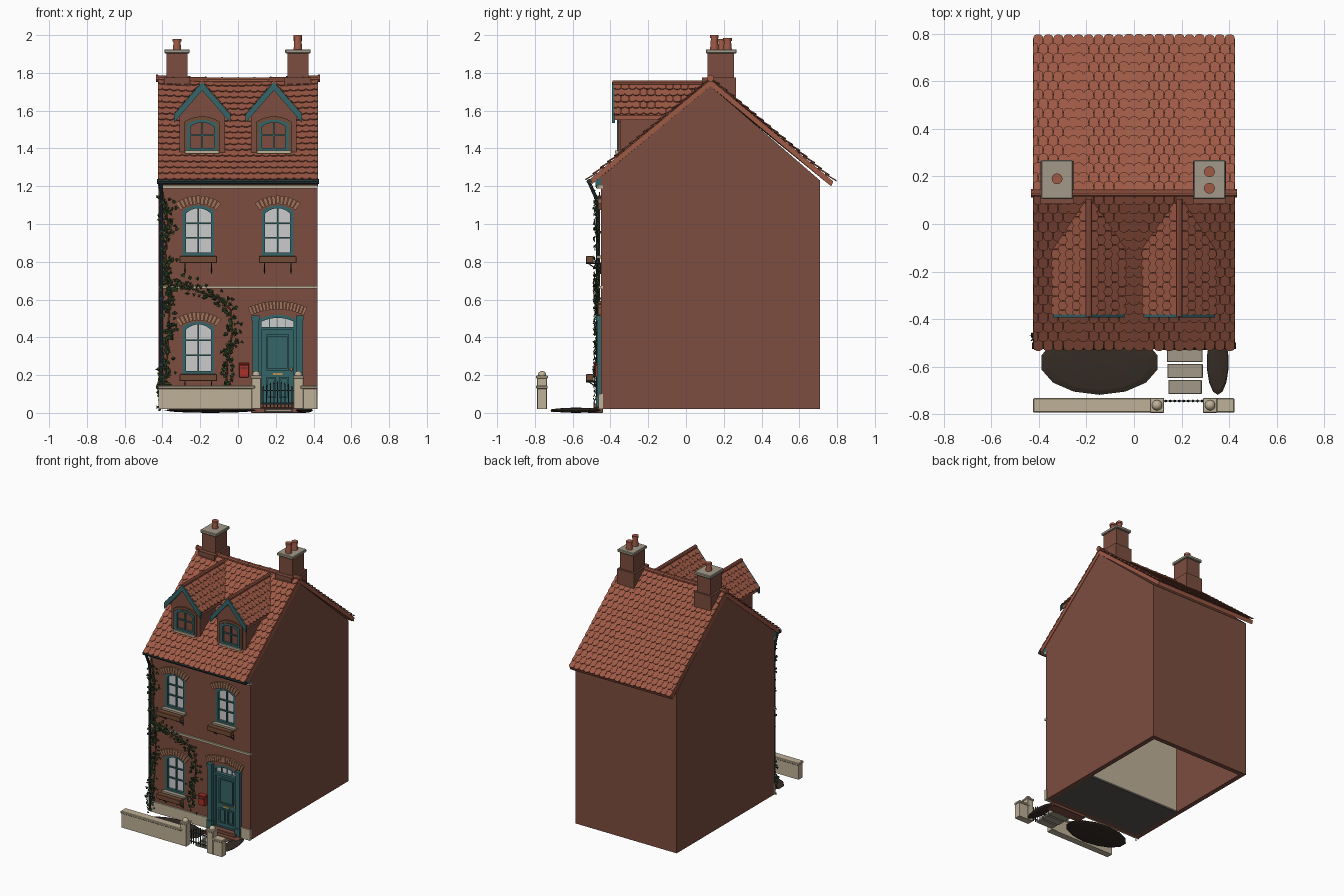
import bpy, bmesh, math, random
from mathutils import Vector, Matrix

if "Cube" in bpy.data.objects:
    bpy.data.objects.remove(bpy.data.objects["Cube"])
random.seed(4)
BRICK, ARCH, TILE = (.2, .075, .05, 1), (.36, .17, .10, 1), (.34, .1, .06, 1)
TEAL, CREAM, GLASS = (.035, .13, .14, 1), (.52, .44, .31, 1), (.72, .72, .72, 1)
SOIL, DARK, WOOD = (.035, .025, .018, 1), (.02, .035, .04, 1), (.17, .07, .035, 1)
LEAF, RED, BRASS, STONE = (.03, .06, .02, 1), (.4, .03, .02, 1), (.5, .3, .08, 1), (.36, .32, .25, 1)
mats = {}

def add(name, bm, col, smooth=False):
    me = bpy.data.meshes.new(name)
    bmesh.ops.recalc_face_normals(bm, faces=bm.faces)
    for f in bm.faces:
        f.smooth = smooth
    bm.to_mesh(me); bm.free()
    if col not in mats:
        mats[col] = bpy.data.materials.new("colour")
        mats[col].diffuse_color = col
    me.materials.append(mats[col])
    ob = bpy.data.objects.new(name, me)
    bpy.context.collection.objects.link(ob)
    return ob

def add_box(bm, x0, x1, y0, y1, z0, z1, bevel=0):
    r = bmesh.ops.create_cube(bm, size=1, matrix=Matrix.Translation(((x0+x1)/2, (y0+y1)/2, (z0+z1)/2))
                              @ Matrix.Diagonal((x1-x0, y1-y0, z1-z0, 1)))
    if bevel:
        es = {e for v in r["verts"] for e in v.link_edges}
        bmesh.ops.bevel(bm, geom=list(es), offset=bevel, segments=1, affect='EDGES')

def boxes(name, col, *bs, bevel=0):
    bm = bmesh.new()
    for b in bs:
        add_box(bm, *b, bevel=bevel)
    return add(name, bm, col)

def add_bar(bm, p, q, r, r2=None, n=8):
    p, q = Vector(p), Vector(q)
    m = Matrix.Translation((p+q)/2) @ (q-p).to_track_quat('Z', 'Y').to_matrix().to_4x4()
    bmesh.ops.create_cone(bm, cap_ends=True, segments=n, radius1=r, radius2=r if r2 is None else r2,
                          depth=(q-p).length, matrix=m)

def tube(name, col, pts, r, n=8):
    bm = bmesh.new()
    for p, q in zip(pts, pts[1:]):
        add_bar(bm, p, q, r, n=n)
    return add(name, bm, col)

def loft(bm, A, B):
    # closed prism between two matching outlines
    a, b = [bm.verts.new(p) for p in A], [bm.verts.new(p) for p in B]
    n = len(a)
    bm.faces.new(a); bm.faces.new(b[::-1])
    for i in range(n):
        bm.faces.new((a[i], b[i], b[(i+1) % n], a[(i+1) % n]))

def prism(name, col, pts, a, b, axis='Y'):
    # outline in xz swept along y, or in yz swept along x
    f = (lambda p, t: (p[0], t, p[1])) if axis == 'Y' else (lambda p, t: (t, p[0], p[1]))
    bm = bmesh.new()
    loft(bm, [f(p, a) for p in pts], [f(p, b) for p in pts])
    return add(name, bm, col)

def ring(name, col, outer, inner, y0, y1):
    bm = bmesh.new()
    L = [[bm.verts.new((x, y, z)) for x, z in s] for s, y in
         ((outer, y0), (inner, y0), (inner, y1), (outer, y1))]
    n = len(outer)
    for k in range(4):
        for i in range(n):
            j, c = (i+1) % n, (k+1) % 4
            bm.faces.new((L[k][i], L[k][j], L[c][j], L[c][i]))
    return add(name, bm, col)

def arc(cx, w, zs, rise, off=0):
    R = (w*w/4+rise*rise)/(2*rise)
    return R+off, zs+rise-R, math.asin(w/2/R)

def opening(cx, w, z0, zs, rise, n=10):
    R, zc, a = arc(cx, w, zs, rise)
    return [(cx-w/2, z0), (cx+w/2, z0)] + [(cx+R*math.sin(a-2*a*i/n), zc+R*math.cos(a-2*a*i/n)) for i in range(n+1)]

def brick_arch(name, cx, w, zs, rise, n, h=.045):
    R, zc, a = arc(cx, w, zs, rise)
    bm = bmesh.new()
    P = lambda r, t, y: (cx+r*math.sin(t), y, zc+r*math.cos(t))
    for i in range(n):
        t0, t1 = -a+2*a*(i+.08)/n, -a+2*a*(i+.92)/n
        loft(bm, *[[P(R, t0, y), P(R, t1, y), P(R+h, t1, y), P(R+h, t0, y)] for y in (-.465, -.43)])
    add(name, bm, ARCH)

def window(name, cx, w, z0, zs, rise, y, rows):
    o, i = opening(cx, w, z0, zs, rise), opening(cx, w-.036, z0+.018, zs-.015, rise)
    ring(name+"_frame", TEAL, o, i, y, y+.03)
    prism(name+"_glass", GLASS, i, y+.018, y+.024)
    top = zs+rise-.016
    bars = [(cx-.004, cx+.004, y+.006, y+.02, z0+.01, top)]
    for k in range(1, rows):
        z = z0+.018+(top-z0-.018)*k/rows
        bars.append((cx-w/2+.01, cx+w/2-.01, y+.006, y+.02, z-.004, z+.004))
    boxes(name+"_glazing_bars", TEAL, *bars)

def sag(p):
    return p-Vector((0, 0, .013*(1-(p.x/.43)**2)*max(0, (p.z-1.22)/.55)))

def tiles(name, O, U, S, width, length, rows, cols, bend=False):
    # overlapping round-ended roof tiles
    O, U, S = Vector(O), Vector(U).normalized(), Vector(S).normalized()
    N, bm, pw, pl = U.cross(S), bmesh.new(), width/cols, length/rows
    for r in range(rows):
        for c in range(cols+r % 2):
            u0 = max(0, (c-.5*(r % 2))*pw); u1 = min(width, (c+1-.5*(r % 2))*pw)
            m, h, s0 = (u0+u1)/2, (u1-u0)/2*.97, r*pl+random.uniform(-.002, .002)
            out = [(m+h, pl*1.35), (m-h, pl*1.35)] + [(m-h*math.cos(math.pi*k/5), pl*.3*(1-math.sin(math.pi*k/5))) for k in range(6)]
            lay = []
            for t in (0, .006):
                ps = [O+U*u+S*min(s0+s, length)+N*(t+.010*(1-s/(pl*1.35))) for u, s in out]
                lay.append([sag(p) if bend else p for p in ps])
            loft(bm, *lay)
    add(name, bm, TILE)

# house shell with hollow inside and arched openings
walls = prism("house_walls", BRICK, [(-.45, .02), (.71, .02), (.71, 1.23), (.13, 1.73), (-.45, 1.25)], -.42, .42, 'X')
cutters = [prism("void_cutter", BRICK, [(-.415, -.1), (.675, -.1), (.675, 1.2), (.13, 1.67), (-.415, 1.21)], -.385, .385, 'X')]
WINS = [("upper_left_window", -.21, .83, 1.07), ("upper_right_window", .21, .83, 1.07), ("ground_window", -.21, .205, .455)]
for nm, cx, z0, zs in WINS:
    cutters.append(prism("window_cutter", BRICK, opening(cx, .168, z0, zs, .028), -.5, -.4))
cutters.append(prism("door_cutter", BRICK, opening(.21, .2, .05, .495, .025), -.5, -.4))
for c in cutters:
    md = walls.modifiers.new("cut", 'BOOLEAN')
    md.operation, md.object, md.solver = 'DIFFERENCE', c, 'EXACT'
    c.hide_render = True
    bpy.context.view_layer.objects.active = walls
    bpy.ops.object.modifier_apply(modifier=md.name)
    bpy.data.objects.remove(c)

# front rooms: floor, partition
boxes("room_floor", (.1, .09, .08, 1), (-.386, .386, -.416, 0, .02, .035))
boxes("room_partition", CREAM, (-.386, .386, -.015, 0, .035, 1.25))

# windows, brick arches, planters on brackets
for nm, cx, z0, zs in WINS:
    window(nm, cx, .168, z0, zs, .028, -.445, 3)
    brick_arch(nm+"_arch", cx, .19, zs+.003, .032, 11)
    boxes(nm+"_sill", STONE, (cx-.095, cx+.095, -.475, -.42, z0-.012, z0+.003))
    boxes(nm+"_planter", WOOD, (cx-.1, cx+.1, -.53, -.49, z0-.037, z0), bevel=.003)
    bm = bmesh.new()
    for s in (-.07, .07):
        add_bar(bm, (cx+s, -.53, z0-.04), (cx+s, -.448, z0-.04), .003)
        add_bar(bm, (cx+s, -.515, z0-.04), (cx+s, -.452, z0-.085), .003)
        add_bar(bm, (cx+s, -.453, z0-.035), (cx+s, -.453, z0-.095), .003)
    add(nm+"_brackets", bm, DARK)

# stone bands and plinth
boxes("string_course", CREAM, (-.422, .422, -.463, -.44, .658, .673))
boxes("cornice", CREAM, (-.422, .422, -.467, -.44, 1.187, 1.203))
boxes("plinth", CREAM, (-.422, .08, -.462, -.44, .02, .1), (.34, .422, -.462, -.44, .02, .1))
boxes("eaves_board", TEAL, (-.42, .42, -.48, -.445, 1.205, 1.245))

# front door
boxes("door_leaf", TEAL, (.125, .295, -.435, -.41, .05, .44))
for k, (a, b, c, d) in enumerate(((.15, .27, .225, .415), (.15, .202, .08, .19), (.218, .27, .08, .19))):
    ring(f"door_panel_{k}", TEAL, [(a, c), (b, c), (b, d), (a, d)],
         [(a+.01, c+.01), (b-.01, c+.01), (b-.01, d-.01), (a+.01, d-.01)], -.443, -.43)
door_o = opening(.21, .2, .05, .495, .025)
ring("door_frame", TEAL, door_o, opening(.21, .17, .055, .483, .02), -.45, -.41)
boxes("door_transom", TEAL, (.115, .305, -.455, -.415, .438, .455), (.165, .169, -.435, -.42, .45, .5),
      (.208, .212, -.435, -.42, .45, .5), (.251, .255, -.435, -.42, .45, .5))
prism("fanlight", GLASS, opening(.21, .18, .45, .485, .02), -.428, -.42)
for s in (-1, 1):
    x = .21+s*.117
    boxes("door_pilaster", TEAL, (x-.017, x+.017, -.472, -.44, .05, .505), (x-.021, x+.021, -.477, -.44, .03, .09),
          (x-.021, x+.021, -.477, -.44, .49, .515))
brick_arch("door_arch", .21, .28, .517, .03, 17)
boxes("door_slot", BRASS, (.185, .235, -.442, -.43, .2, .212))
bm = bmesh.new()
bmesh.ops.create_uvsphere(bm, u_segments=10, v_segments=6, radius=.008, matrix=Matrix.Translation((.282, -.445, .23)))
add("door_knob", bm, BRASS, True)
boxes("door_step", BRICK, (.07, .36, -.52, -.44, 0, .025), (.1, .32, -.49, -.41, .025, .05), bevel=.003)
boxes("wall_mail_box", RED, (.006, .058, -.482, -.45, .188, .255), (.002, .062, -.487, -.45, .255, .266), bevel=.003)
boxes("mail_slit", DARK, (.015, .049, -.484, -.48, .235, .241))

# main roof slabs with sagging ridge, tiles and ridge roll
for nm, ye, ze, d in (("front", -.515, 1.232, 1), ("back", .78, 1.225, -1)):
    bm = bmesh.new()
    g = [[bm.verts.new(sag(Vector((-.424+.848*i/12, y, z)))) for y, z in
          ((ye, ze), (.13, 1.765), (.13, 1.73), (ye+d*.012, ze-.025))] for i in range(13)]
    for A, B in zip(g, g[1:]):
        for k in range(4):
            bm.faces.new((A[k], A[(k+1) % 4], B[(k+1) % 4], B[k]))
    bm.faces.new(g[0]); bm.faces.new(g[-1])
    add(nm+"_roof_slab", bm, TILE)
    S = Vector((0, .13-ye, 1.765-ze))
    tiles(nm+"_roof_tiles", (-.424*d, ye-d*.008, ze-.006), (d, 0, 0), S, .848, S.length+.008, 17, 20, True)
bm = bmesh.new()
for i in range(10):
    x0, x1 = -.43+.086*i, -.43+.086*(i+1)
    p, q = sag(Vector((x0, .13, 1.772))), sag(Vector((x1, .13, 1.772)))
    add_bar(bm, p, q, .016, n=10)
    add_bar(bm, p-Vector((.003, 0, 0)), p+Vector((.006, 0, 0)), .019, n=10)
add_bar(bm, (.424, .13, 1.772), (.433, .13, 1.772), .019, n=10)
add("ridge_tiles", bm, TILE)

# gutter and downpipe
tube("gutter", DARK, [(-.428, -.512, 1.225), (.428, -.512, 1.225)], .014)
tube("downpipe", DARK, [(-.407, -.512, 1.22), (-.407, -.495, 1.18), (-.407, -.472, 1.13), (-.407, -.467, 1.05), (-.407, -.467, .03)], .009)
boxes("pipe_clips", DARK, *[(-.42, -.394, -.479, -.45, z, z+.012) for z in (.25, .6, .95)])

# dormers
def chevron(cx, dx, ze, za, t):
    return [(cx-dx, ze), (cx, za), (cx+dx, ze), (cx+dx, ze-t), (cx, za-t), (cx-dx, ze-t)]
for cx in (-.19, .19):
    prism("dormer_walls", BRICK, [(cx-.12, 1.35), (cx+.12, 1.35), (cx+.12, 1.58), (cx, 1.71), (cx-.12, 1.58)], -.35, -.05)
    prism("dormer_roof", TILE, chevron(cx, .142, 1.575, 1.738, .025), -.38, .09)
    prism("dormer_bargeboards", TEAL, chevron(cx, .15, 1.58, 1.752, .045), -.392, -.376)
    S = Vector((.142, 0, .163))
    tiles("dormer_tiles_right", (cx+.146, -.382, 1.571), (0, 1, 0), (-S.x, 0, S.z), .472, S.length+.005, 5, 12)
    tiles("dormer_tiles_left", (cx-.146, .09, 1.571), (0, -1, 0), S, .472, S.length+.005, 5, 12)
    tube("dormer_ridge", TILE, [(cx, -.388, 1.745), (cx, .105, 1.745)], .014, 10)
    boxes("dormer_flashing", WOOD, (cx-.128, cx+.128, -.362, -.34, 1.345, 1.372))
    boxes("dormer_sill", CREAM, (cx-.09, cx+.09, -.375, -.345, 1.374, 1.388))
    window("dormer_window", cx, .16, 1.385, 1.53, .022, -.366, 2)
    ring("dormer_window_surround", WOOD, opening(cx, .19, 1.375, 1.54, .03), opening(cx, .16, 1.385, 1.53, .022), -.36, -.345)

# chimneys
for cx, pots in ((-.323, ((.19, 1.98),)), (.317, ((.15, 2.0), (.22, 1.985)))):
    boxes("chimney_stack", BRICK, (cx-.056, cx+.056, .115, .253, 1.6, 1.905))
    boxes("chimney_base", BRICK, (cx-.07, cx+.07, .085, .265, 1.6, 1.775))
    boxes("chimney_cap", STONE, (cx-.067, cx+.067, .105, .268, 1.903, 1.925), bevel=.004)
    bm = bmesh.new()
    for y, zt in pots:
        add_bar(bm, (cx, y, 1.92), (cx, y, zt-.015), .023, .018, 12)
        add_bar(bm, (cx, y, zt-.015), (cx, y, zt), .023, n=12)
    add("chimney_pots", bm, TILE)

# garden wall, piers, gate
boxes("garden_wall", CREAM, (-.42, .09, -.787, -.738, .02, .13), (.33, .418, -.787, -.738, .02, .13))
boxes("wall_coping", CREAM, (-.424, .09, -.793, -.732, .127, .145), (.33, .422, -.793, -.732, .127, .145), bevel=.004)
for x in (.097, .32):
    boxes("gate_pier", CREAM, (x-.026, x+.026, -.79, -.736, .02, .185), (x-.03, x+.03, -.794, -.731, .182, .197), bevel=.003)
    bm = bmesh.new()
    bmesh.ops.create_uvsphere(bm, u_segments=14, v_segments=8, radius=.022, matrix=Matrix.Translation((x, -.762, .2)))
    add("pier_ball", bm, CREAM, True)
bm = bmesh.new()
for z in (.045, .115):
    add_box(bm, .125, .294, -.747, -.741, z, z+.007)
for i in range(9):
    x = .133+.153*i/8
    h = .13+.025*math.sin(math.pi*i/8)
    add_bar(bm, (x, -.744, .03), (x, -.744, h), .003, n=6)
    add_bar(bm, (x, -.744, h), (x, -.744, h+.016), .006, 0, 6)
add("garden_gate", bm, DARK)

# path slabs and flower beds
boxes("path_slabs", STONE, *[(.137+random.uniform(0, .008), .285+random.uniform(0, .008), y, y+.06, .004, .02)
                             for y in (-.715, -.648, -.581, -.514)], bevel=.003)
for cx, rx in ((-.145, .25), (.352, .046)):
    bm = bmesh.new()
    bmesh.ops.create_uvsphere(bm, u_segments=14, v_segments=6, radius=1,
                              matrix=Matrix.Translation((cx, -.582, .014)) @ Matrix.Diagonal((rx, .136, .014, 1)))
    add("flower_bed", bm, SOIL)

# climbing ivy: stems and leaves
stems = [[(-.40, .03), (-.375, .3), (-.36, .62), (-.385, .85), (-.37, 1.0), (-.40, 1.17)],
         [(-.39, .66), (-.3, .69), (-.2, .64), (-.11, .61), (-.04, .55), (-.03, .42), (-.055, .3), (-.06, .15)]]
bm = bmesh.new()
for k, st in enumerate(stems):
    tube("ivy_stem", WOOD, [(x, -.458, z) for x, z in st], .004, 6)
    for (x0, z0), (x1, z1) in zip(st, st[1:]):
        for i in range(int(230*math.hypot(x1-x0, z1-z0))):
            t, r = random.random(), random.uniform(.009, .015)
            c = Vector((x0+(x1-x0)*t+random.gauss(0, .02), random.uniform(-.49, -.462), z0+(z1-z0)*t+random.gauss(0, .022)))
            c.x = max(c.x, -.425)
            R = Matrix.Rotation(random.uniform(-.7, .7), 3, 'X') @ Matrix.Rotation(random.uniform(-.6, .6), 3, 'Z') @ Matrix.Rotation(random.uniform(0, 6.3), 3, 'Y')
            v = [bm.verts.new(c+R @ Vector(p)*r) for p in ((0, 0, -1.2), (.9, .3, .2), (0, -.2, .8), (-.9, .3, .2))]
            bm.faces.new((v[0], v[1], v[2])); bm.faces.new((v[0], v[2], v[3]))
add("ivy_leaves", bm, LEAF)

for m in bpy.data.materials:
    if m.users and not m.is_grease_pencil:
        m.use_nodes = True
        m.node_tree.nodes["Principled BSDF"].inputs["Base Color"].default_value = m.diffuse_color
